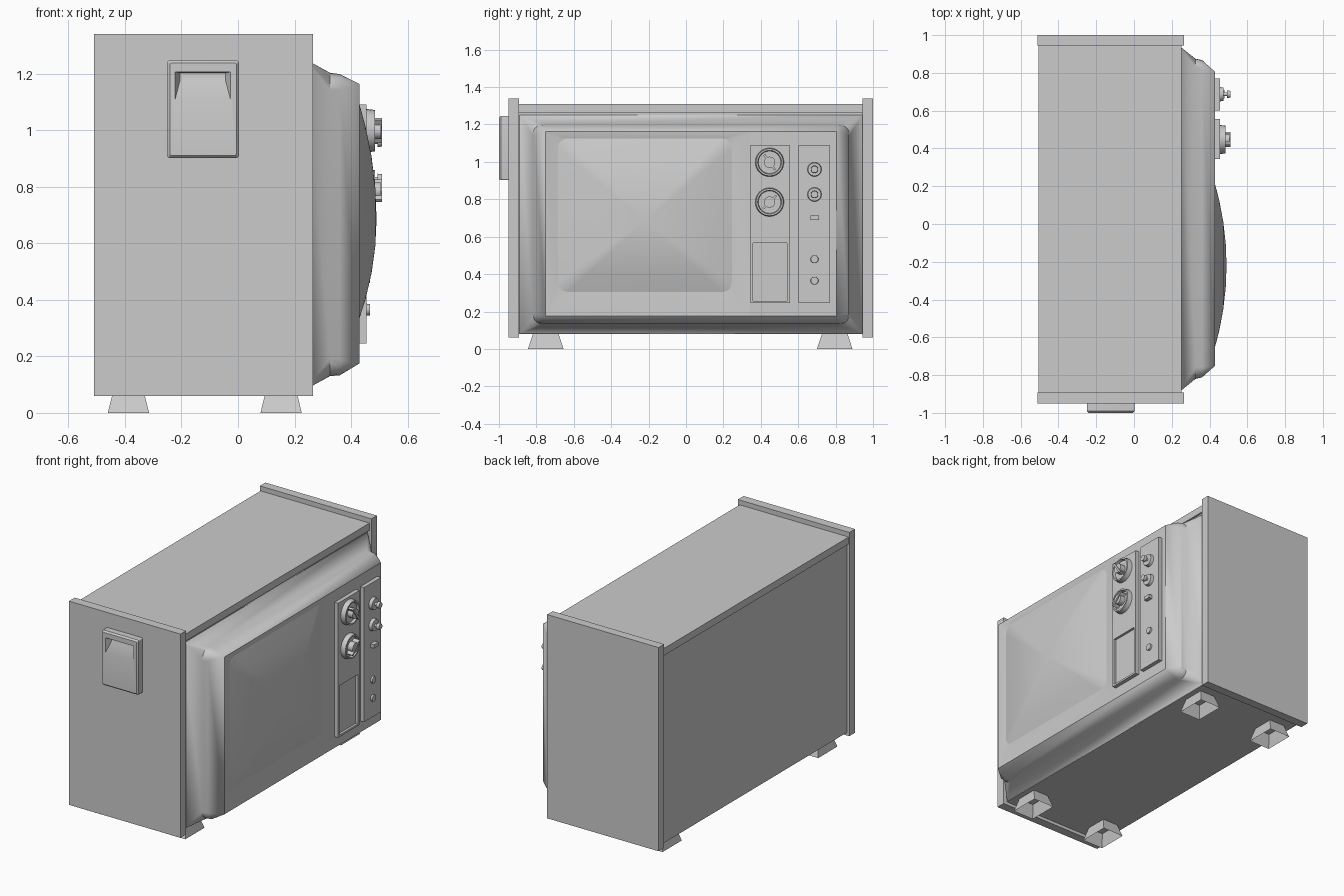
import bpy, bmesh, math

if "Cube" in bpy.data.objects:
    bpy.data.objects.remove(bpy.data.objects["Cube"])

AXES = {'x': lambda d, a, b: (d, a, b),
        'y': lambda d, a, b: (a, d, b),      # lofts towards -y
        'z': lambda d, a, b: (a, b, d)}


def rect_ring(a0, a1, b0, b1, r=0.0, n=6):
    """Counter-clockwise rounded rectangle."""
    pts = []
    for k, (ca, cb) in enumerate([(a1 - r, b1 - r), (a0 + r, b1 - r),
                                  (a0 + r, b0 + r), (a1 - r, b0 + r)]):
        for i in range(n):
            t = math.pi / 2 * (k + i / (n - 1))
            pts.append((ca + r * math.cos(t), cb + r * math.sin(t)))
    return pts


def circle_ring(r, a, b, n=24):
    return [(a + r * math.cos(2 * math.pi * i / n), b + r * math.sin(2 * math.pi * i / n))
            for i in range(n)]


def loft(name, sections, axis='x', start=True, end=True, angle=30):
    """Skin a list of (depth, ring) sections along an axis."""
    bm = bmesh.new()
    rings = [[bm.verts.new(AXES[axis](d, a, b)) for a, b in ring] for d, ring in sections]
    n = len(rings[0])
    for p, q in zip(rings, rings[1:]):
        for i in range(n):
            j = (i + 1) % n
            bm.faces.new((p[i], p[j], q[j], q[i]))
    if start:
        bm.faces.new(rings[0][::-1])
    if end:
        bm.faces.new(rings[-1])
    bmesh.ops.remove_doubles(bm, verts=bm.verts, dist=1e-5)
    me = bpy.data.meshes.new(name)
    bm.to_mesh(me)
    bm.free()
    ob = bpy.data.objects.new(name, me)
    bpy.context.collection.objects.link(ob)
    bpy.ops.object.select_all(action='DESELECT')
    ob.select_set(True)
    bpy.context.view_layer.objects.active = ob
    bpy.ops.object.shade_smooth_by_angle(angle=math.radians(angle))
    return ob


def box(name, x0, x1, y0, y1, z0, z1):
    return loft(name, [(x0, rect_ring(y0, y1, z0, z1)), (x1, rect_ring(y0, y1, z0, z1))])


def turned(name, profile, y, z):
    return loft(name, [(x, circle_ring(r, y, z)) for x, r in profile])


# Cabinet
box("left_side_panel", -0.51, 0.265, -0.95, -0.893, 0.06, 1.34)
box("right_side_panel", -0.51, 0.265, 0.945, 1.0, 0.06, 1.34)
box("cabinet_body", -0.495, 0.24, -0.893, 0.945, 0.08, 1.265)
box("top_board", -0.505, 0.252, -0.893, 0.945, 1.265, 1.31)

# Hollow flared feet
for i, x in enumerate((-0.3875, 0.1525)):
    for j, y in enumerate((-0.75, 0.795)):
        loft(f"foot_{i}{j}", [
            (0.0, rect_ring(x - 0.073, x + 0.073, y - 0.095, y + 0.095)),
            (0.085, rect_ring(x - 0.052, x + 0.052, y - 0.067, y + 0.067))],
            axis='z', start=False, end=False)

# Front bezel: funnel, rounded rim, then chamfer to a square face
loft("front_bezel", [
    (0.24, rect_ring(-0.89, 0.943, 0.083, 1.25)),
    (0.325, rect_ring(-0.82, 0.875, 0.13, 1.203, 0.06)),
    (0.36, rect_ring(-0.812, 0.868, 0.133, 1.198, 0.055)),
    (0.43, rect_ring(-0.75, 0.805, 0.175, 1.163))], start=False, end=False)
box("control_face", 0.40, 0.43, 0.34, 0.805, 0.175, 1.163)

# Screen surround and bulging screen
SY, SZ, HY, HZ = -0.22, 0.715, 0.465, 0.41
loft("screen_surround", [
    (0.43, rect_ring(-0.75, 0.34, 0.175, 1.163)),
    (0.42, rect_ring(SY - HY, SY + HY, SZ - HZ, SZ + HZ, 0.05))], start=False, end=False)
screen = []
for s in (1.0, 0.75, 0.5, 0.25, 0.0):
    cz = SZ - 0.03 * (1 - s)
    screen.append((0.49 - 0.07 * s * s,
                   rect_ring(SY - HY * s, SY + HY * s, cz - HZ * s, cz + HZ * s, 0.05 * s)))
loft("screen", screen, start=False, end=False)

# Control panels, the first with a recessed speaker field
p1, hole = rect_ring(0.345, 0.557, 0.245, 1.09), rect_ring(0.357, 0.54, 0.257, 0.567)
loft("dial_panel", [(0.43, p1), (0.455, p1), (0.455, hole), (0.44, hole)])
box("knob_panel", 0.43, 0.455, 0.602, 0.77, 0.245, 1.09)

# Channel dials with grip bars
for i, (z, tilt) in enumerate(((0.998, 35), (0.785, -45))):
    turned(f"dial_{i}", [(0.455, 0.077), (0.485, 0.073), (0.485, 0.064), (0.47, 0.060),
                         (0.47, 0.03), (0.505, 0.03)], 0.447, z)
    bar = box(f"dial_grip_{i}", 0.47, 0.51, -0.006, 0.006, -0.05, 0.05)
    bar.location = (0, 0.447, z)
    bar.rotation_euler.x = math.radians(tilt)

# Small knobs, switch and buttons
for i, z in enumerate((0.96, 0.826)):
    turned(f"knob_{i}", [(0.455, 0.038), (0.475, 0.035), (0.475, 0.009), (0.493, 0.009),
                         (0.493, 0.02), (0.51, 0.018)], 0.687, z)
box("switch", 0.455, 0.48, 0.665, 0.71, 0.69, 0.713)
for i, z in enumerate((0.48, 0.365)):
    turned(f"button_{i}", [(0.455, 0.021), (0.466, 0.020)], 0.687, z)

# Side handle block with a scooped finger pull
loft("side_handle", [
    (-0.95, rect_ring(-0.25, 0.003, 0.902, 1.246, 0.008)),
    (-0.99, rect_ring(-0.25, 0.003, 0.902, 1.246, 0.008)),
    (-1.0, rect_ring(-0.241, -0.006, 0.911, 1.237, 0.005)),
    (-1.0, rect_ring(-0.222, -0.027, 1.11, 1.206)),
    (-0.965, rect_ring(-0.205, -0.044, 1.175, 1.202))], axis='y')
